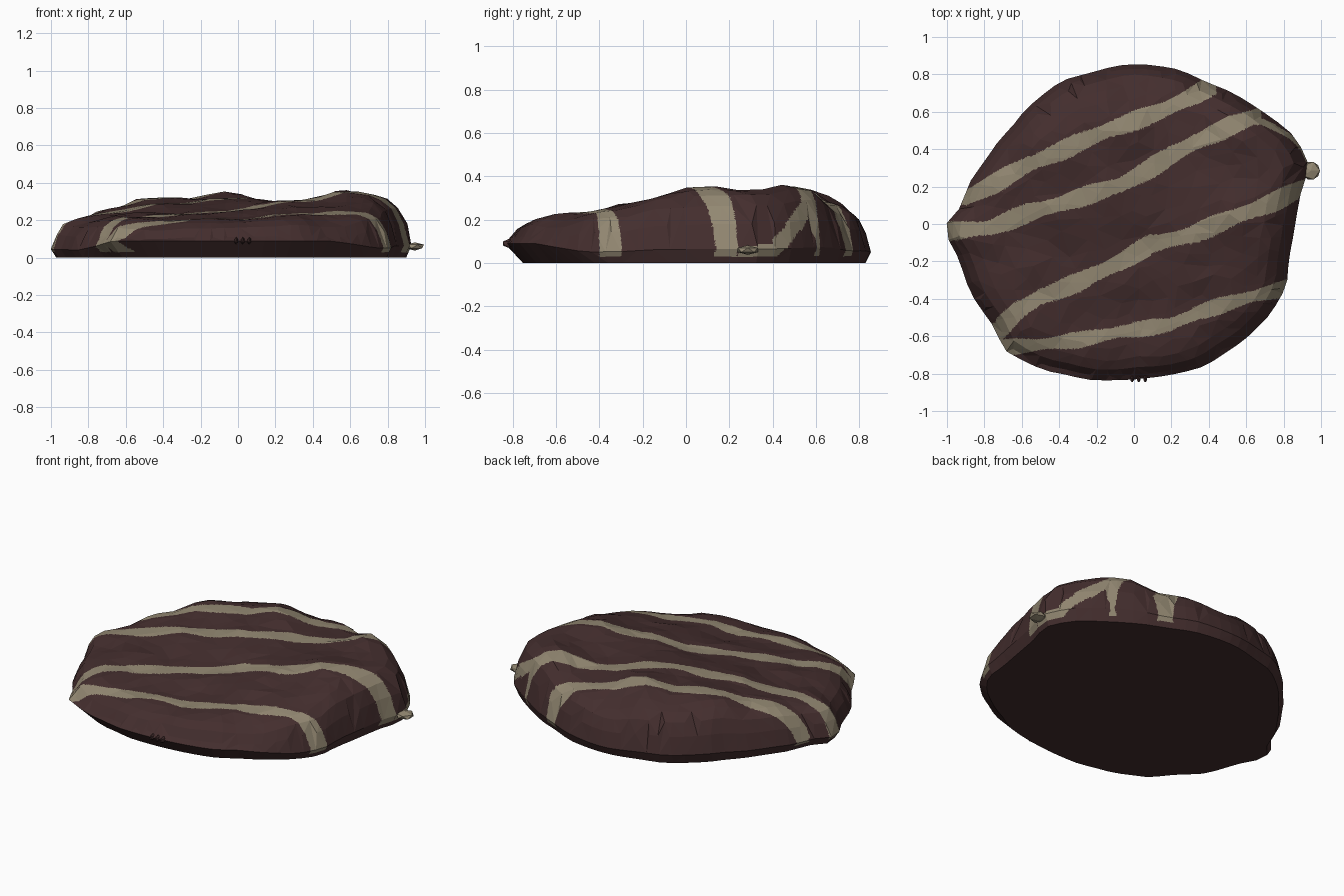
import bpy, bmesh, math, random
from mathutils import Vector, noise
from mathutils.geometry import delaunay_2d_cdt

if "Cube" in bpy.data.objects:
    bpy.data.objects.remove(bpy.data.objects["Cube"])

random.seed(4)


def material(name, rgb):
    m = bpy.data.materials.new(name)
    m.diffuse_color = (*rgb, 1)
    m.use_nodes = True
    m.node_tree.nodes["Principled BSDF"].inputs["Base Color"].default_value = m.diffuse_color
    return m


DARK = material("dark chocolate", (0.057, 0.027, 0.027))
CREAM = material("cream icing", (0.29, 0.245, 0.168))


def lerp(pts, x):
    """Value of a polyline y(x), clamped at both ends, with its slope."""
    if x <= pts[0][0]:
        return pts[0][1], 0
    for (x0, y0), (x1, y1) in zip(pts, pts[1:]):
        if x <= x1:
            s = (y1 - y0) / (x1 - x0)
            return y0 + s * (x - x0), s
    return pts[-1][1], 0


# Plan outline, counter-clockwise
OUTLINE = [(.85, -.03), (.88, .12), (.90, .2), (.93, .32), (.87, .45), (.77, .54),
           (.61, .65), (.41, .75), (.27, .81), (.05, .86), (-.18, .82), (-.39, .76),
           (-.45, .71), (-.63, .55), (-.77, .37), (-.90, .18), (-.93, .09), (-1.02, -.03),
           (-.95, -.16), (-.85, -.39), (-.74, -.56), (-.69, -.67), (-.5, -.77),
           (-.37, -.80), (-.21, -.84), (.03, -.82), (.30, -.79), (.41, -.74),
           (.57, -.63), (.70, -.51), (.81, -.36), (.82, -.2)]
RADIUS = sorted((math.atan2(y, x), math.hypot(x, y)) for x, y in OUTLINE)
RADIUS = ([(RADIUS[-1][0] - math.tau, RADIUS[-1][1])] + RADIUS
          + [(RADIUS[0][0] + math.tau, RADIUS[0][1])])

# Lumps of the top (x, y, height), and fall-off towards the rim
LUMPS = [(0, .8, .25), (-.35, .65, .29), (.3, .7, .28), (-.1, .5, .355), (-.5, .38, .32),
         (-.25, .43, .32), (.3, .42, .29), (.6, .55, .365), (.8, .3, .33), (.6, .06, .355),
         (.8, -.1, .31), (.75, -.35, .26), (.33, -.05, .31), (-.05, .21, .315),
         (-.38, .11, .285), (-.12, -.22, .245), (.35, -.25, .27), (-.45, -.2, .24),
         (-.5, -.39, .22), (-.8, 0, .23), (-.7, .28, .26), (-.8, -.25, .2), (-.3, -.62, .2),
         (0, -.56, .205), (.4, -.45, .235), (.5, -.6, .205), (0, -.8, .2), (-.45, -.75, .18)]
EDGE = [(0, 1), (.80, 1), (.87, .94), (.93, .80), (.97, .55), (1, .2)]

# Icing stripes as centre lines y(x)
STRIPES = [
    [(-.90, .14), (-.74, .22), (-.56, .32), (-.37, .40), (-.13, .505), (.14, .60), (.42, .74)],
    [(-1, -.04), (-.77, -.02), (-.56, .06), (-.29, .14), (-.07, .21), (.09, .30),
     (.33, .44), (.51, .52), (.66, .58)],
    [(-.74, -.58), (-.61, -.46), (-.50, -.39), (-.29, -.31), (-.07, -.20), (.09, -.11),
     (.30, -.06), (.57, .05), (.73, .11), (.92, .20)],
    [(-.70, -.66), (-.56, -.65), (-.29, -.62), (-.07, -.575), (.19, -.54), (.35, -.47),
     (.62, -.39), (.83, -.34)],
]
# Second stripe running down the right wall: height z(y)
WALL_STRIPE = [(.26, .03), (.40, .06), (.46, .12), (.53, .22), (.58, .32)]


def front(y):
    """0 over most of the biscuit, 1 along its lifted front lip."""
    return min(1, max(0, (-.4 - y) / .3))


def height(x, y):
    total = weight = 0
    for a, b, h in LUMPS:
        w = ((x - a) ** 2 + (y - b) ** 2 + .004) ** -1.7
        total += w * h
        weight += w
    return total / weight


def surface(u, v):
    """Map a point of the unit disc onto the lumpy biscuit top."""
    t, a = min(1, math.hypot(u, v)), math.atan2(v, u)
    r = t * lerp(RADIUS, a)[0]
    x, y = r * math.cos(a), r * math.sin(a)
    z = height(x, y) * lerp(EDGE, t)[0]
    n = noise.noise_vector(Vector((x * 6, y * 6, 3.1)))
    z += n.z * .014 * min(1, (1.05 - t) * 5)
    return Vector((x + n.x * .012 * t, y + n.y * .012 * t, max(z, .04 + .05 * front(y))))


def on_stripe(c):
    for i, s in enumerate(STRIPES):
        if s[0][0] - .02 <= c.x <= s[-1][0] + .02:
            y, k = lerp(s, c.x)
            half = (.037 if i == 3 else .045) + .008 * math.sin(c.x * 17 + s[0][1] * 9)
            if abs(c.y - y) < half * math.sqrt(1 + k * k):
                return True
    if c.x > .64 and .24 < c.y < .62:
        z, k = lerp(WALL_STRIPE, c.y)
        return abs(c.z - z) < .035 * math.sqrt(1 + k * k)
    return False


def add_object(name, bm, mats):
    me = bpy.data.meshes.new(name)
    bm.to_mesh(me)
    bm.free()
    for m in mats:
        me.materials.append(m)
    ob = bpy.data.objects.new(name, me)
    bpy.context.collection.objects.link(ob)
    return ob


# Scattered points on the disc, joined into irregular facets
points = [Vector((0, 0))]
for t in (.1, .2, .3, .4, .5, .6, .7, .79, .87, .93, .97, 1):
    count = 72 if t > .9 else max(6, round(math.tau * t / .1))
    for i in range(count):
        wobble = 0 if t == 1 else random.uniform(-.25, .25)
        a = (i + wobble) * math.tau / count + (t * 7 if t < .9 else 0)
        rr = t + (random.uniform(-.025, .025) if t < .85 else 0)
        points.append(Vector((rr * math.cos(a), rr * math.sin(a))))
cdt = delaunay_2d_cdt(points, [], [], 0, 1e-6)

# Biscuit body: domed top, tucked-in wall, flat underside
bm = bmesh.new()
verts = [bm.verts.new(surface(p.x, p.y)) for p in cdt[0]]
for f in cdt[2]:
    bm.faces.new([verts[i] for i in f])
rim = [e for e in bm.edges if e.is_boundary]
old = {v for e in rim for v in e.verts}
wall = bmesh.ops.extrude_edge_only(bm, edges=rim)["geom"]
for v in wall:
    if isinstance(v, bmesh.types.BMVert) and v not in old:
        k = .97 - .07 * front(v.co.y)
        v.co = (v.co.x * k, v.co.y * k, 0)
bmesh.ops.triangulate(bm, faces=bm.faces[:])
# fine flat subdivision so the stripe borders stay crisp
bmesh.ops.subdivide_edges(bm, edges=bm.edges[:], cuts=8, use_grid_fill=True)
bmesh.ops.holes_fill(bm, edges=[e for e in bm.edges if e.is_boundary], sides=0)
bmesh.ops.recalc_face_normals(bm, faces=bm.faces[:])
for f in bm.faces:
    c = f.calc_center_median()
    f.material_index = 1 if c.z > .03 and on_stripe(c) else 0
add_object("striped_biscuit", bm, [DARK, CREAM])


# Loose flake of icing at the right edge, and small drips at the front
def lump(name, loc, size, mat):
    b = bmesh.new()
    bmesh.ops.create_icosphere(b, subdivisions=1, radius=1)
    for v in b.verts:
        v.co = Vector([l + s * c for l, s, c in zip(loc, size, v.co)])
    add_object(name, b, [mat])


lump("icing_flake", (.945, .285, .06), (.055, .055, .022), CREAM)
for i, x in enumerate((-.01, .025, .06)):
    lump(f"chocolate_drip_{i + 1}", (x, -.82, .09), (.012, .03, .02), DARK)
